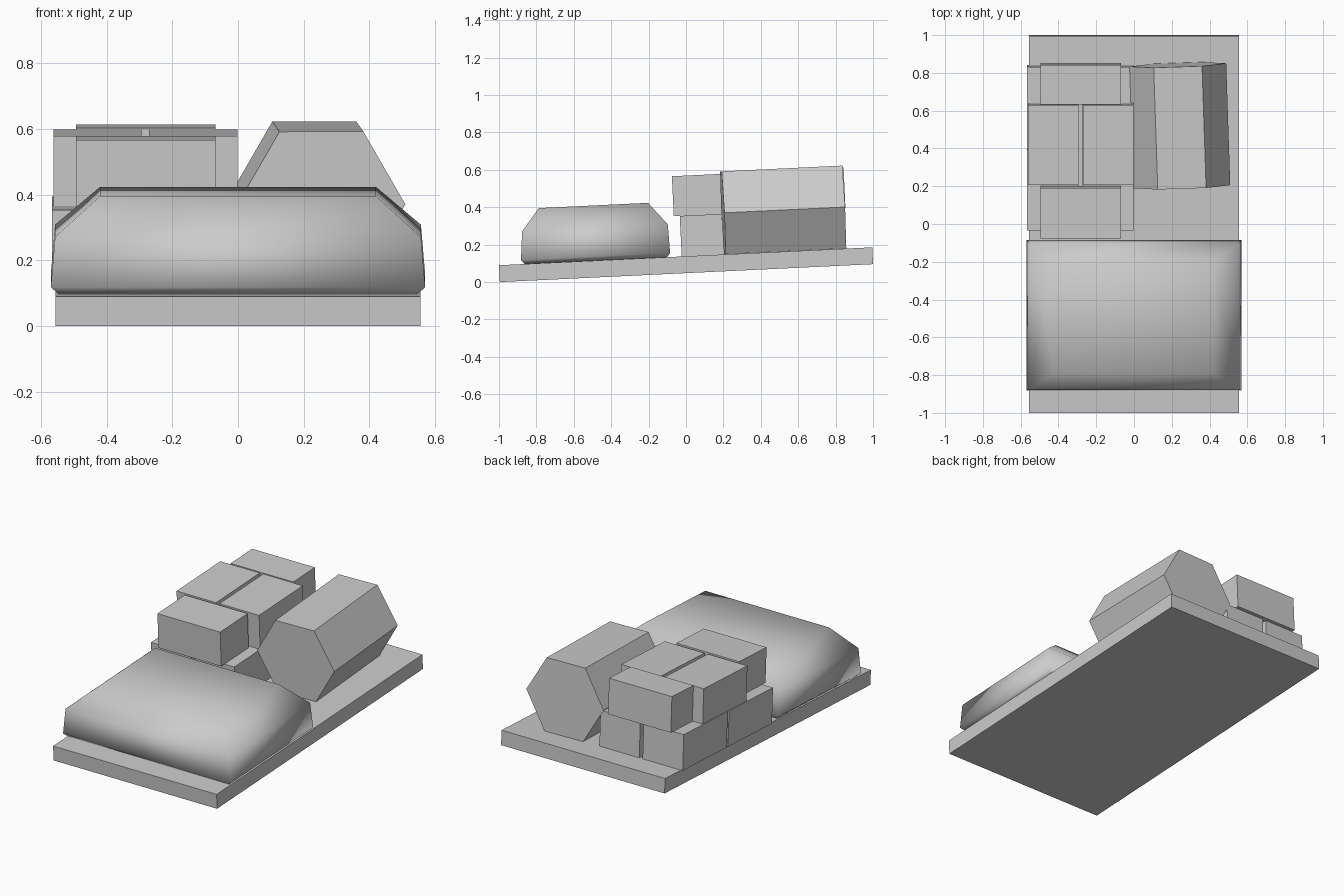
import bpy, bmesh
from math import pi, cos, sin, atan, radians
from mathutils import Matrix

if "Cube" in bpy.data.objects:
    bpy.data.objects.remove(bpy.data.objects["Cube"])

# Everything is built on the board's top surface, then tilted with the board
TILT = Matrix.Translation((0, -0.002, 0.1378)) @ Matrix.Rotation(atan(0.0479), 4, 'X')


def loft(name, rings, smooth=False, place=Matrix()):
    """Closed solid through equal-length rings of points."""
    bm = bmesh.new()
    loops = [[bm.verts.new(p) for p in ring] for ring in rings]
    n = len(loops[0])
    for a, b in zip(loops, loops[1:]):
        for i in range(n):
            j = (i + 1) % n
            bm.faces.new((a[i], a[j], b[j], b[i]))
    bm.faces.new(loops[0][::-1])
    bm.faces.new(loops[-1])
    bmesh.ops.recalc_face_normals(bm, faces=bm.faces)
    for f in bm.faces:
        f.smooth = smooth
    mesh = bpy.data.meshes.new(name)
    bm.to_mesh(mesh)
    bm.free()
    ob = bpy.data.objects.new(name, mesh)
    bpy.context.collection.objects.link(ob)
    ob.matrix_world = TILT @ place
    return ob


def rect(x0, x1, y0, y1, z):
    return [(x0, y0, z), (x1, y0, z), (x1, y1, z), (x0, y1, z)]


def box(name, x0, x1, y0, y1, z0, z1, place=Matrix()):
    return loft(name, [rect(x0, x1, y0, y1, z0), rect(x0, x1, y0, y1, z1)], place=place)


# Tilted base board
box("base_board", -0.555, 0.555, -0.999, 0.999, -0.09, 0)

# Cushion-like smooth block, four rings from bottom to top
loft("cushion", [rect(-w, w, y0, y1, z) for w, y0, y1, z in (
    (0.545, -0.862, -0.10, 0.0),
    (0.570, -0.880, -0.082, 0.022),
    (0.557, -0.867, -0.087, 0.175),
    (0.420, -0.772, -0.187, 0.295))], smooth=True)

# Six-sided drum lying on its side
R, HALF = 0.256, 0.323
loft("hex_drum",
     [[(R * cos(k * pi / 3), y, R * sin(k * pi / 3)) for k in range(6)] for y in (-HALF, HALF)],
     place=Matrix.Translation((0.243, 0.533, 0.2225)) @ Matrix.Rotation(radians(1.9), 4, 'Z'))

# Lower layer of bricks, two by two
H = 0.217
columns = ((-0.567, -0.295), (-0.272, -0.002))
for x0, x1 in columns:
    for y0, y1 in ((-0.021, 0.405), (0.418, 0.845)):
        box("lower_brick", x0, x1, y0, y1, 0, H)

# Upper layer: two lengthwise bricks between two crosswise bricks
for x0, x1 in ((-0.562, -0.294), (-0.271, -0.002)):
    box("upper_brick", x0, x1, 0.23, 0.654, H, 0.43)
box("upper_front_brick", -0.494, -0.068, -0.053, 0.213, H, 0.431)
box("upper_back_brick", -0.494, -0.068, 0.657, 0.866, H, 0.434)
